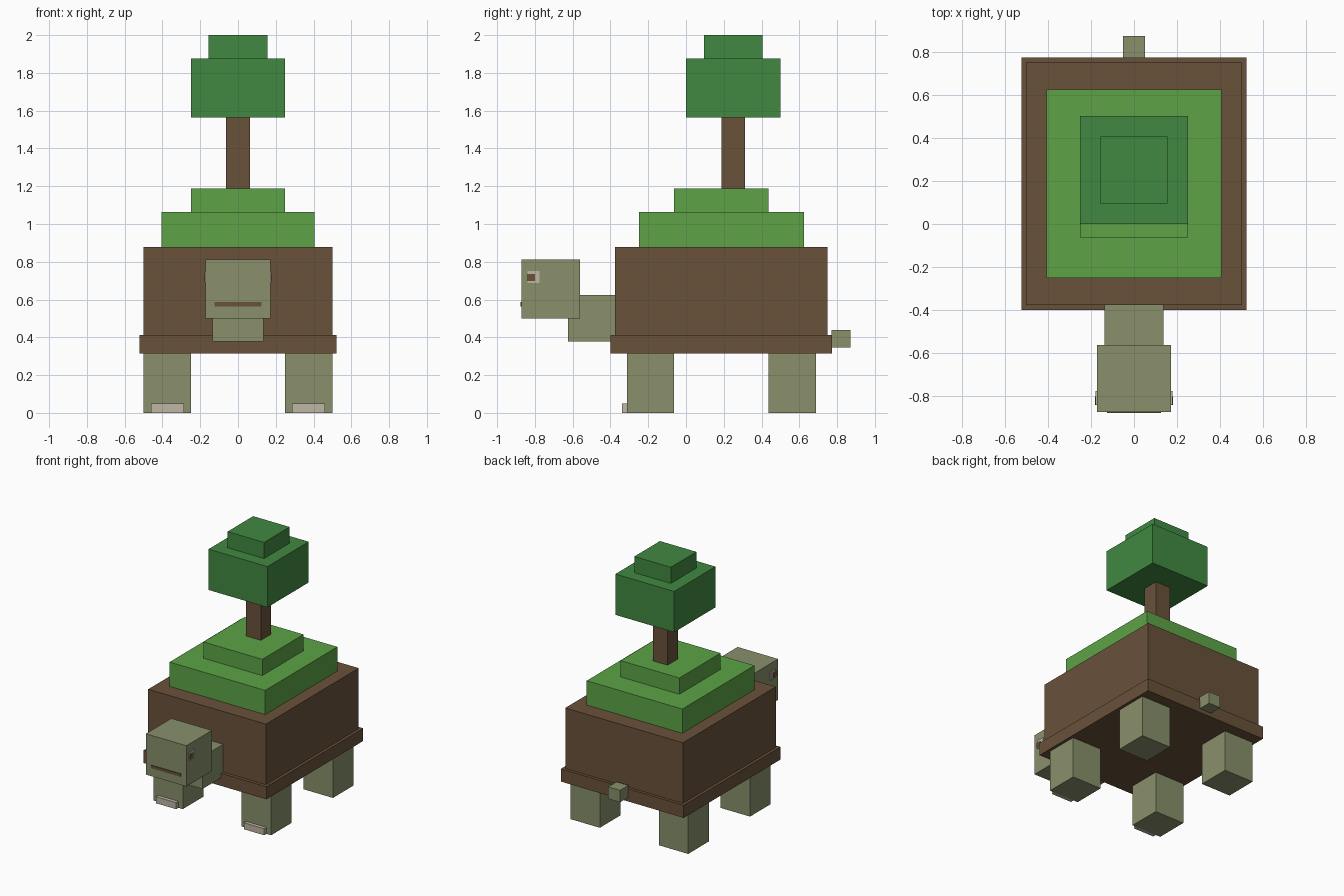
import bpy

if "Cube" in bpy.data.objects:
    bpy.data.objects.remove(bpy.data.objects["Cube"], do_unlink=True)


def material(name, rgb):
    """Flat colour from 0-255 display values."""
    linear = [((c / 255 + 0.055) / 1.055) ** 2.4 for c in rgb]
    mat = bpy.data.materials.new(name)
    mat.use_nodes = True
    mat.diffuse_color = (*linear, 1)
    bsdf = next(n for n in mat.node_tree.nodes if n.type == 'BSDF_PRINCIPLED')
    bsdf.inputs["Base Color"].default_value = (*linear, 1)
    return mat


earth = material("earth_brown", (105, 81, 58))
grass = material("grass_green", (93, 164, 70))
leaves = material("leaf_green", (65, 137, 65))
skin = material("olive_skin", (136, 144, 106))
bone = material("pale_bone", (192, 182, 162))


def box(name, x, y, z, mat):
    """Box from (min, max) ranges along each axis."""
    ranges = (x, y, z)
    bpy.ops.mesh.primitive_cube_add(size=1, location=[(a + b) / 2 for a, b in ranges])
    obj = bpy.context.object
    obj.name = name
    obj.scale = [b - a for a, b in ranges]
    bpy.ops.object.transform_apply(location=False, rotation=False, scale=True)
    obj.data.materials.append(mat)
    return obj


def centred(name, half, y, z, mat):
    return box(name, (-half, half), y, z, mat)


def pair(name, x, y, z, mat):
    """Matching boxes on the left (+x) and right (-x)."""
    box("left_" + name, x, y, z, mat)
    box("right_" + name, (-x[1], -x[0]), y, z, mat)


# Shell and its rim
centred("shell", 0.5, (-0.375, 0.75), (0.33, 0.877), earth)
centred("shell_rim", 0.522, (-0.4, 0.773), (0.315, 0.412), earth)

# Stepped grass mound
centred("grass_lower", 0.406, (-0.25, 0.625), (0.87, 1.063), grass)
centred("grass_upper", 0.25, (-0.0625, 0.4375), (1.055, 1.188), grass)

# Tree
centred("tree_trunk", 0.0625, (0.1875, 0.3125), (1.18, 1.57), earth)
centred("tree_canopy", 0.25, (0, 0.5), (1.563, 1.876), leaves)
centred("tree_crown", 0.155, (0.095, 0.405), (1.87, 2), leaves)

# Head, neck and tail
centred("neck", 0.136, (-0.625, -0.37), (0.377, 0.625), skin)
centred("head", 0.172, (-0.872, -0.5625), (0.5, 0.813), skin)
centred("tail", 0.05, (0.77, 0.872), (0.346, 0.438), skin)

# Face details
centred("mouth", 0.125, (-0.877, -0.87), (0.564, 0.586), earth)
pair("eye", (0.17, 0.178), (-0.838, -0.775), (0.688, 0.752), bone)
pair("pupil", (0.174, 0.181), (-0.839, -0.8), (0.698, 0.734), earth)

# Legs, with nails on the front pair
for end, y in (("front", -0.3125), ("back", 0.4375)):
    pair(end + "_leg", (0.25, 0.5), (y, y + 0.25), (0, 0.32), skin)
pair("front_nail", (0.287, 0.46), (-0.34, -0.31), (0, 0.05), bone)
